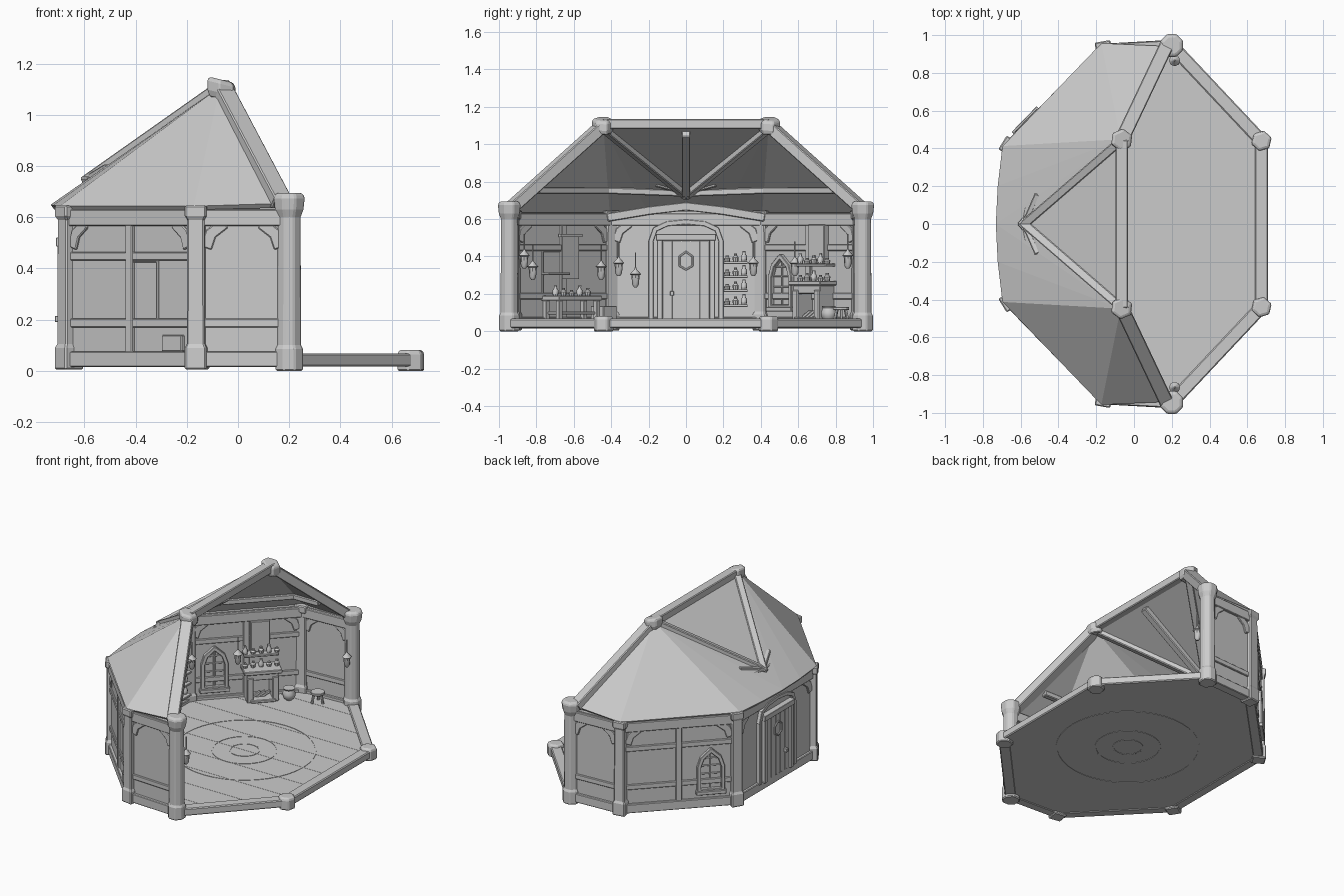
import bpy, bmesh, math
from mathutils import Vector, Matrix

if "Cube" in bpy.data.objects:
    bpy.data.objects.remove(bpy.data.objects["Cube"])

grey = bpy.data.materials.new("plain grey")
grey.use_nodes = True
COL = (0.6, 0.6, 0.6, 1)
grey.diffuse_color = COL
grey.node_tree.nodes["Principled BSDF"].inputs["Base Color"].default_value = COL


def finish(bm, name, smooth=False, bevel=0.0):
    bmesh.ops.recalc_face_normals(bm, faces=bm.faces)
    me = bpy.data.meshes.new(name)
    bm.to_mesh(me)
    bm.free()
    me.materials.append(grey)
    ob = bpy.data.objects.new(name, me)
    bpy.context.collection.objects.link(ob)
    if bevel:
        m = ob.modifiers.new("worn edges", 'BEVEL')
        m.width, m.segments, m.limit_method = bevel, 1, 'ANGLE'
    if smooth:
        bpy.ops.object.select_all(action='DESELECT')
        ob.select_set(True)
        bpy.context.view_layer.objects.active = ob
        bpy.ops.object.shade_smooth_by_angle(angle=math.radians(40))
    return ob


def beam(bm, p, q, w, h, grow=0.0, side=None):
    """Bar from p to q; w runs along side, which is level by default."""
    p, q = Vector(p), Vector(q)
    d = q - p
    y = side or (Vector((0, 0, 1)).cross(d) if d.xy.length > 1e-5 else Vector((0, 1, 0)))
    axes = Matrix((d.normalized(), y.normalized(), d.cross(y).normalized())).transposed().to_4x4()
    size = Matrix.Diagonal((d.length + grow, w, h, 1))
    bmesh.ops.create_cube(bm, size=1, matrix=Matrix.Translation((p + q) / 2) @ axes @ size)


def path(bm, pts, w, h, grow=0.0, side=None):
    for p, q in zip(pts, pts[1:]):
        beam(bm, p, q, w, h, grow, side)


def loft(bm, rings):
    rings = [[bm.verts.new(p) for p in ring] for ring in rings]
    for lo, hi in zip(rings, rings[1:]):
        for i in range(len(lo)):
            j = (i + 1) % len(lo)
            bm.faces.new((lo[i], lo[j], hi[j], hi[i]))
    bm.faces.new(rings[0][::-1])
    bm.faces.new(rings[-1])


def lathe(bm, x, y, profile, sides, turn=0.0, tilt=0.0):
    angles = [turn + i * math.tau / sides for i in range(sides)]
    loft(bm, [[(x + r * math.cos(a), y + r * math.sin(a), z - tilt * r * math.cos(a)) for a in angles]
              for r, z in profile])


class Wall:
    """Frame along one wall: u metres from its middle, z up, d outwards."""
    def __init__(self, a, b):
        a, b = Vector((*a, 0)), Vector((*b, 0))
        self.mid, self.t, self.half = (a + b) / 2, (b - a).normalized(), (b - a).length / 2
        self.n = Vector((self.t.y, -self.t.x, 0))
        if self.n.dot(self.mid) < 0:
            self.n = -self.n

    def at(self, u, z, d=0.0):
        return self.mid + self.t * u + self.n * d + Vector((0, 0, z))

    def box(self, bm, u0, u1, z0, z1, d0, d1):
        z, d = (z0 + z1) / 2, (d0 + d1) / 2
        beam(bm, self.at(u0, z, d), self.at(u1, z, d), abs(d1 - d0), z1 - z0)

    def ring(self, bm, pts, deep, wide):
        path(bm, [self.at(*p) for p in pts], deep, wide, wide * 0.5, self.n)


FRONT, SIDE, BACK, OPEN = (0.2, 0.945), (-0.16, 0.925), (-0.66, 0.41), (0.675, 0.44)
flip = lambda p: (p[0], -p[1])
outline = [OPEN, FRONT, SIDE, BACK, flip(BACK), flip(SIDE), flip(FRONT), flip(OPEN)]

# Floor slab with inlaid rings on both faces and faint board seams
bm = bmesh.new()
loft(bm, [[(x, y, z) for x, y in outline] for z in (0.02, 0.055)])
finish(bm, "floor")
bm = bmesh.new()
for r in (0.09, 0.2, 0.44):
    for z in (0.02, 0.055):
        path(bm, [(0.05 + r * math.cos(i * math.tau / 40), r * math.sin(i * math.tau / 40), z)
                  for i in range(41)], 0.008, 0.005)
finish(bm, "floor_rings")
bm = bmesh.new()
for i in range(-4, 5):
    y = i * 0.2
    x1 = 0.66 - max(0, abs(y) - 0.44) * 0.94
    x0 = -0.64 + max(0, abs(y) - 0.4) * 0.97
    beam(bm, (x0, y, 0.055), (x1, y, 0.055), 0.004, 0.002)
finish(bm, "floor_seams")

# Sill beams along the open side
bm = bmesh.new()
for p, q in ((FRONT, OPEN), (OPEN, flip(OPEN)), (flip(OPEN), flip(FRONT))):
    beam(bm, (*p, 0.042), (*q, 0.042), 0.07, 0.05)
finish(bm, "open_side_sill", bevel=0.006)

# Corner posts
bm = bmesh.new()
for s in (1, -1):
    lathe(bm, FRONT[0], s * FRONT[1], [(.058, .0), (.058, .085), (.05, .1), (.048, .6), (.06, .63),
                                       (.066, .68), (.052, .695)], 8, 0.39)
    lathe(bm, OPEN[0], s * OPEN[1], [(.056, .0), (.056, .07), (.045, .082)], 6, 0.3)
    for x, y in (SIDE, BACK):
        turn = math.atan2(y, x) + math.pi / 4
        lathe(bm, x, s * y, [(.06, .005), (.06, .09), (.05, .105), (.048, .59), (.06, .605),
                             (.06, .645)], 4, s * turn)
finish(bm, "corner_posts", bevel=0.006)

# Walls and timber framing on both faces
door_wall = Wall(flip(BACK), BACK)
long_walls = {s: Wall((BACK[0], s * BACK[1]), (SIDE[0], s * SIDE[1])) for s in (1, -1)}
short_walls = {s: Wall((SIDE[0], s * SIDE[1]), (FRONT[0], s * FRONT[1])) for s in (1, -1)}
panels, frame = bmesh.new(), bmesh.new()
for w in [door_wall, *long_walls.values(), *short_walls.values()]:
    h = w.half
    w.box(panels, -h, h, 0.03, 0.635, -0.012, 0.012)
    w.box(frame, -h, h, 0.565, 0.63, -0.032, 0.028)
    w.box(frame, -h, h, 0.015, 0.075, -0.03, 0.03)
    if w is not door_wall:
        w.box(frame, -h, h, 0.17, 0.205, -0.022, 0.022)
    for s in (1, -1):
        w.ring(frame, [(s * (h - .04), .49, 0), (s * (h - .055), .535, 0), (s * (h - .1), .57, 0)], .044, .045)
for w in long_walls.values():
    w.box(frame, -w.half, w.half, 0.43, 0.465, -0.022, 0.022)
    w.box(frame, -0.02, 0.02, 0.05, 0.6, -0.026, 0.026)
w = long_walls[-1]
w.ring(frame, [(-.0, .205, 0), (.0, .43, 0), (.15, .43, 0), (.15, .205, 0)], .036, .015)
w.box(frame, 0.19, 0.3, 0.075, 0.14, 0.0, 0.03)
finish(panels, "wall_panels")
finish(frame, "wall_timbers", bevel=0.004)

# Door with arched surround, handle and eye hole
bm = bmesh.new()
w = door_wall
w.box(bm, -0.125, 0.125, 0.06, 0.49, -0.03, 0.03)
for i in range(-2, 3):
    w.box(bm, i * .048 - .0225, i * .048 + .0225, 0.065, 0.485, -0.033, 0.033)
for s in (1, -1):
    w.box(bm, s * .125, s * .155, 0.06, 0.51, -0.045, 0.045)
    w.box(bm, s * .175, s * .2, 0.06, 0.48, -0.035, 0.035)
    w.ring(bm, [(s * .188, .48, 0), (s * .165, .545, 0), (s * .1, .575, 0), (0, .585, 0)], .07, .025)
w.box(bm, -0.16, 0.16, 0.485, 0.52, -0.05, 0.05)
w.ring(bm, [(-.035, .35, 0), (-.035, .4, 0), (0, .425, 0), (.035, .4, 0), (.035, .35, 0), (0, .33, 0),
            (-.035, .35, 0)], .08, .01)
w.box(bm, -0.085, -0.065, 0.19, 0.215, -0.055, 0.055)
finish(bm, "door", bevel=0.002)

# Arched lintel with its infill
bm = bmesh.new()
w.ring(bm, [(-.41, .61, -.04), (-.2, .645, -.04), (0, .668, -.04), (.2, .645, -.04), (.41, .61, -.04)], .05, .045)
w.box(bm, -0.3, 0.3, 0.62, 0.645, -0.02, 0.03)
finish(bm, "arched_lintel", bevel=0.004)

# Pointed window
bm = bmesh.new()
w = long_walls[1]
c = -0.2
w.ring(bm, [(c + u, z, 0) for u, z in ((-.075, .13), (-.075, .29), (-.055, .35), (0, .4), (.055, .35),
                                       (.075, .29), (.075, .13), (-.075, .13))], .07, .024)
w.box(bm, c - .095, c + .095, 0.105, 0.13, -0.045, 0.045)
w.box(bm, c - .006, c + .006, 0.14, 0.39, -0.02, 0.02)
for z in (0.18, 0.235, 0.29, 0.34):
    w.box(bm, c - .06, c + .06, z, z + .008, -0.02, 0.02)
finish(bm, "pointed_window", bevel=0.003)

# Roof shell
APEX = Vector((-0.065, 0.445, 1.1))
TIP, EAVE = Vector((-0.58, 0, 0.737)), Vector((-0.725, 0, 0.64))
FOOT = Vector((0.165, 0.93, 0.665))
mir = lambda v: Vector((v[0], -v[1], v[2]))
bm = bmesh.new()
for f in (lambda v: v, mir):
    rim = [Vector((0.145, 0.935, .645)), Vector((-.17, .95, .635)), Vector((-.69, .41, .635)),
           Vector((-.715, .2, .638)), EAVE]
    for p, q in zip(rim, rim[1:]):
        bm.faces.new([bm.verts.new(f(v)) for v in (APEX, p, q)])
    bm.faces.new([bm.verts.new(f(v)) for v in (APEX, EAVE, Vector((APEX.x, 0, APEX.z)))])
bmesh.ops.remove_doubles(bm, verts=bm.verts, dist=0.001)
roof = finish(bm, "roof")
m = roof.modifiers.new("thickness", 'SOLIDIFY')
m.thickness, m.offset = 0.022, 0

# Roof beams: ridge, rafters, diagonal braces and inner ring
bm = bmesh.new()
beam(bm, APEX + Vector((0, 0, .008)), mir(APEX) + Vector((0, 0, .008)), 0.065, 0.055)
beam(bm, (APEX.x - .02, 0, 1.06), (-0.56, 0, 0.735), 0.045, 0.05)
for f in (lambda v: v, mir):
    beam(bm, f(APEX), f(FOOT), 0.075, 0.06, 0.03)
    beam(bm, f(APEX), f(TIP), 0.045, 0.06, 0.04)
    eaves = [Vector((0.1, 0.93, .64)), Vector((*SIDE, .64)), Vector((*BACK, .64))]
    path(bm, [f(e.lerp(APEX, 0.27) - Vector((0, 0, .012))) for e in eaves] + [TIP], 0.035, 0.035)
    beam(bm, TIP + Vector((0, 0, .01)), f(Vector((-.51, .16, .79))), 0.03, 0.035)
finish(bm, "roof_beams", bevel=0.005)
bm = bmesh.new()
for s in (1, -1):
    lathe(bm, APEX.x, s * APEX.y, [(.05, 1.06), (.06, 1.085), (.06, 1.125), (.048, 1.137)], 6, 0.4, 0.25)
finish(bm, "ridge_caps", bevel=0.005)

# Fireplace with mantel and chimney breast
bm = bmesh.new()
w = long_walls[1]
c = 0.085
for s in (1, -1):
    w.box(bm, c + s * .1, c + s * .06, 0.055, 0.22, -0.13, -0.01)
w.box(bm, c - .12, c + .12, 0.245, 0.27, -0.14, -0.01)
w.box(bm, c - .1, c + .1, 0.2, 0.245, -0.12, -0.01)
w.box(bm, c - .08, c + .08, 0.055, 0.075, -0.14, -0.01)
w.box(bm, c - .11, c + .11, 0.345, 0.362, -0.09, -0.01)
w.box(bm, c - .06, c + .06, 0.362, 0.57, -0.05, -0.01)
for i in (-1, 0, 1):
    w.ring(bm, [(c + i * .03 - .03, .075, -.08), (c + i * .03 + .02, .105, -.08)], .02, .02)
finish(bm, "fireplace", bevel=0.004)

# Shelves beside the door
bm = bmesh.new()
for z in (0.13, 0.21, 0.285, 0.36):
    door_wall.box(bm, 0.2, 0.33, z, z + .014, -0.08, -0.01)
finish(bm, "door_shelves", bevel=0.002)

# Workbench with shelf and crate
bm = bmesh.new()
w = long_walls[-1]
w.box(bm, -0.16, 0.16, 0.165, 0.19, -0.15, -0.01)
for u in (-.14, .14):
    for d in (-.13, -.03):
        w.box(bm, u - .014, u + .014, 0.055, 0.165, d - .014, d + .014)
w.box(bm, -0.14, 0.14, 0.09, 0.105, -0.13, -0.03)
w.box(bm, 0.0, 0.16, 0.3, 0.315, -0.07, -0.01)
w.box(bm, -0.28, -0.18, 0.055, 0.135, -0.14, -0.04)
finish(bm, "workbench", bevel=0.003)

# Banner on its rod
bm = bmesh.new()
w.box(bm, -0.11, 0.05, 0.505, 0.52, -0.05, -0.03)
w.box(bm, -0.09, 0.03, 0.28, 0.51, -0.043, -0.034)
finish(bm, "banner")

# Jars and bottles on shelves, bench and mantel
bm = bmesh.new()
spots = [(door_wall, .22 + .045 * i, z, -.045) for z in (.144, .224, .299, .374) for i in range(3)]
spots += [(long_walls[1], c + i * .05, z, -.065) for z in (.27, .362) for i in (-2, -1, 0, 1, 2)]
spots += [(w, i * .06, .19, -.08) for i in (-2, -1, 0, 1, 2)]
for k, (wall, u, z, d) in enumerate(spots):
    p, h = wall.at(u, z, d), 0.03 + 0.012 * (k % 3)
    lathe(bm, p.x, p.y, [(.014, z), (.017, z + h * .5), (.008, z + h * .75), (.009, z + h)], 8)
finish(bm, "jars", smooth=True)

# Hanging lanterns
bm = bmesh.new()
hang = [door_wall.at(u, z, -.06) for u, z in ((-.36, .36), (-.27, .3), (.36, .36))]
hang += [w.at(u, .34, -.06) for u in (-.24, .27)] + [long_walls[1].at(-.06, .36, -.06)]
hang += [Vector((0.215, s * 0.865, 0.4)) for s in (1, -1)]
for p in hang:
    lathe(bm, p.x, p.y, [(.008, p.z - .065), (.018, p.z - .05), (.022, p.z), (.03, p.z + .005),
                         (.008, p.z + .03), (.004, p.z + .04), (.004, p.z + .12)], 8)
finish(bm, "lanterns", smooth=True)

# Cauldron and stool near the hearth
bm = bmesh.new()
p = long_walls[1].at(.25, 0, -.12)
lathe(bm, p.x, p.y, [(.02, .055), (.038, .075), (.042, .1), (.032, .125), (.038, .135)], 12)
finish(bm, "cauldron", smooth=True)
bm = bmesh.new()
p = Vector((0.02, 0.83, 0))
lathe(bm, p.x, p.y, [(.045, .115), (.045, .13)], 10)
for i in range(3):
    o = Vector((math.cos(i * math.tau / 3), math.sin(i * math.tau / 3), 0))
    beam(bm, p + o * .04 + Vector((0, 0, .055)), p + o * .025 + Vector((0, 0, .12)), .014, .014)
finish(bm, "stool", bevel=0.002)
